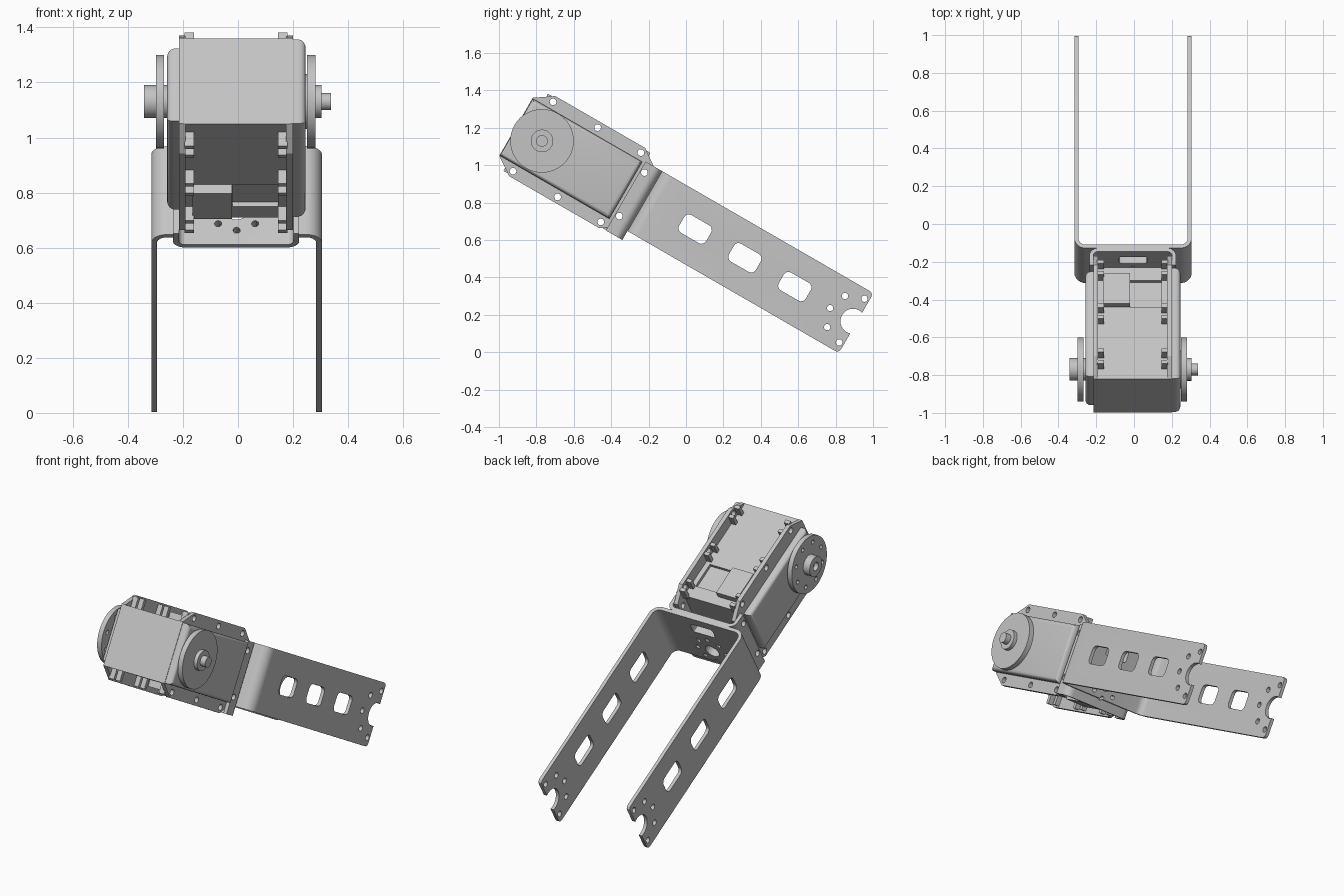
import bpy, bmesh, math
from mathutils import Matrix, Vector

if "Cube" in bpy.data.objects:
    bpy.data.objects.remove(bpy.data.objects["Cube"])

grey = bpy.data.materials.new("light grey")
grey.use_nodes = True
colour = (0.55, 0.55, 0.55, 1)
grey.diffuse_color = colour
grey.node_tree.nodes["Principled BSDF"].inputs["Base Color"].default_value = colour

# Parts are built lying level: x across, y along the arm, z up; then tilted.
TILT = math.radians(-30)
MID = 0.59          # height of the centre line
HORN = -1.232       # position of the output shaft
HOLE_ROWS = (-1.285, -1.01, -0.743)


def finish(name, bm):
    bmesh.ops.recalc_face_normals(bm, faces=bm.faces)
    mesh = bpy.data.meshes.new(name)
    bm.to_mesh(mesh)
    bm.free()
    mesh.materials.append(grey)
    ob = bpy.data.objects.new(name, mesh)
    bpy.context.collection.objects.link(ob)
    ob.rotation_euler.x = TILT
    return ob


def add_box(bm, x, y, z):
    size = Vector((x[1] - x[0], y[1] - y[0], z[1] - z[0]))
    mid = Vector((sum(x) / 2, sum(y) / 2, sum(z) / 2))
    return bmesh.ops.create_cube(bm, size=1, matrix=Matrix.Translation(mid) @ Matrix.Diagonal(size).to_4x4())["verts"]


def add_rod(bm, r, x, y, z, sides=24):
    """Cylinder along x."""
    m = Matrix.Translation((sum(x) / 2, y, z)) @ Matrix.Rotation(math.pi / 2, 4, "Y")
    bmesh.ops.create_cone(bm, cap_ends=True, segments=sides, radius1=r, radius2=r, depth=abs(x[1] - x[0]), matrix=m)


def add_pin(bm, r, x, z, y, sides=24):
    """Cylinder along y."""
    m = Matrix.Translation((x, sum(y) / 2, z)) @ Matrix.Rotation(math.pi / 2, 4, "X")
    bmesh.ops.create_cone(bm, cap_ends=True, segments=sides, radius1=r, radius2=r, depth=abs(y[1] - y[0]), matrix=m)


def round_edges(bm, verts, axis, r, segments=4):
    """Round the edges of a box that run along one axis."""
    edges = {e for v in verts for e in v.link_edges
             if abs((e.verts[0].co - e.verts[1].co).normalized()[axis]) > 0.9}
    bmesh.ops.bevel(bm, geom=list(edges), offset=r, segments=segments, profile=0.5, affect="EDGES")


def add_prism(bm, points, depth):
    face = bm.faces.new([bm.verts.new(p) for p in points])
    new = bmesh.ops.extrude_face_region(bm, geom=[face])["geom"]
    bmesh.ops.translate(bm, verts=[v for v in new if isinstance(v, bmesh.types.BMVert)], vec=depth)


def cut(ob, cutter_bm):
    cutter = finish("cutter", cutter_bm)
    cutter.hide_render = True
    mod = ob.modifiers.new("holes", "BOOLEAN")
    mod.operation, mod.solver, mod.object = "DIFFERENCE", "EXACT", cutter
    graph = bpy.context.evaluated_depsgraph_get()
    mesh = bpy.data.meshes.new_from_object(ob.evaluated_get(graph))
    ob.modifiers.clear()
    ob.data = mesh
    bpy.data.objects.remove(cutter)


def u_profile(x0, x1, base, end, t, r, z):
    """Bent strip: two straight legs joined by a base with round corners."""
    s = 1 if end > base else -1
    cy = base + s * r

    def path(rad):
        pts = [(x1 - r + rad, end, z)]
        for cx, start in ((x1 - r, 0), (x0 + r, -90)):
            for k in range(9):
                a = math.radians(start - 90 * k / 8)
                pts.append((cx + rad * math.cos(a), cy + s * rad * math.sin(a), z))
        return pts + [(x0 + r - rad, end, z)]

    return path(r) + path(r - t)[::-1]


def base_cutters(bm):
    """Window, round opening and screw ring through the touching bases."""
    through = (-0.64, -0.54)
    round_edges(bm, add_box(bm, (-0.08, 0.07), through, (0.65, 0.72)), 1, 0.012, 2)
    add_pin(bm, 0.045, -0.005, 0.5, through)
    for k in range(8):
        a = math.tau * k / 8
        add_pin(bm, 0.013, -0.005 + 0.095 * math.sin(a), 0.505 + 0.095 * math.cos(a), through, 12)


# Long forked arm bracket
bm = bmesh.new()
add_prism(bm, u_profile(-0.315, 0.305, -0.595, 0.71, 0.021, 0.06, 0.405), (0, 0, 0.37))
tips = [e for e in bm.edges if all(v.co.y > 0.7 for v in e.verts)
        and abs(e.verts[0].co.x - e.verts[1].co.x) > 0.01]
bmesh.ops.bevel(bm, geom=tips, offset=0.022, segments=3, profile=0.5, affect="EDGES")
arm = finish("fork_bracket", bm)
bm = bmesh.new()
wide = (-0.4, 0.4)
for y in (-0.287, 0.02, 0.328):
    round_edges(bm, add_box(bm, wide, (y - 0.083, y + 0.083), (MID - 0.05, MID + 0.06)), 0, 0.028)
for y, z in ((0.549, 0), (0.586, -0.096), (0.586, 0.096), (0.683, -0.135), (0.683, 0.135)):
    add_rod(bm, 0.017, wide, y, MID + z, 16)
base_cutters(bm)
cut(arm, bm)
bm = bmesh.new()
add_rod(bm, 0.067, wide, 0.69, MID, 32)
cut(arm, bm)

# Short bracket holding the motor
bm = bmesh.new()
add_prism(bm, u_profile(-0.236, 0.222, -0.595, -0.697, 0.021, 0.045, 0.35), (0, 0, 0.425))
bracket = finish("motor_bracket", bm)
bm = bmesh.new()
base_cutters(bm)
for z in (0.452, 0.721):
    add_rod(bm, 0.018, wide, -0.673, z, 16)
cut(bracket, bm)

# Motor case with a shallow recess beside the connector on both faces
bm = bmesh.new()
add_box(bm, (-0.2, 0.19), (-1.39, -0.71), (0.41, 0.768))
case = finish("motor_case", bm)
bm = bmesh.new()
for z in (0.41, 0.768):
    add_box(bm, (-0.02, 0.145), (-0.95, -0.79), (z - 0.018, z + 0.018))
cut(case, bm)

# Flanged side plates with screw holes
half = ((-1.39, 0.179), (-1.29, 0.247), (-0.735, 0.247), (-0.64, 0.18))
outline = [(y, MID + z) for y, z in half] + [(y, MID - z) for y, z in reversed(half)]
for name, x0, x1 in (("right_flange", -0.215, -0.19), ("left_flange", 0.175, 0.2)):
    bm = bmesh.new()
    add_prism(bm, [(x0, y, z) for y, z in outline], (x1 - x0, 0, 0))
    flange = finish(name, bm)
    bm = bmesh.new()
    for y in HOLE_ROWS:
        for s in (-1, 1):
            add_rod(bm, 0.018, wide, y, MID + s * 0.214, 16)
    for z in (0.452, 0.721):
        add_rod(bm, 0.018, wide, -0.673, z, 16)
    cut(flange, bm)

# Nut pocket walls beside each screw hole
bm = bmesh.new()
for x in ((-0.195, -0.16), (0.145, 0.18)):
    for y in HOLE_ROWS:
        for dy in (-0.034, 0.034):
            for s in (-1, 1):
                z = sorted((MID + s * 0.17, MID + s * 0.238))
                add_box(bm, x, (y + dy - 0.011, y + dy + 0.011), z)
finish("nut_pockets", bm)

# Cable connectors on the upper and lower faces
bm = bmesh.new()
for z in ((0.372, 0.43), (0.75, 0.806)):
    add_box(bm, (-0.165, -0.022), (-0.95, -0.765), z)
finish("cable_connectors", bm)

# Raised side covers with rounded rims
for name, x, y, z in (("left_cover", (0.19, 0.246), (-1.387, -0.712), (0.413, 0.765)),
                      ("right_cover", (-0.258, -0.2), (-1.36, -0.72), (0.438, 0.742))):
    bm = bmesh.new()
    add_box(bm, x, y, z)
    out = max(x, key=abs)
    rim = [e for e in bm.edges if all(abs(v.co.x - out) < 0.001 for v in e.verts)]
    bmesh.ops.bevel(bm, geom=rim, offset=0.025, segments=4, profile=0.5, affect="EDGES")
    finish(name, bm)

# Left horn: plain disc, collar and shaft
bm = bmesh.new()
for r, x in ((0.1, (0.23, 0.255)), (0.17, (0.25, 0.281)), (0.06, (0.27, 0.304)), (0.031, (0.29, 0.338))):
    add_rod(bm, r, x, HORN, MID + 0.004, 48)
finish("left_horn", bm)

# Right horn: disc with a ring of holes, and a hollow hub
bm = bmesh.new()
add_rod(bm, 0.17, (-0.298, -0.268), HORN, MID + 0.004, 48)
horn = finish("right_horn", bm)
bm = bmesh.new()
for k in range(8):
    a = math.tau * k / 8
    add_rod(bm, 0.013, (-0.32, -0.25), HORN + 0.13 * math.cos(a), MID + 0.004 + 0.13 * math.sin(a), 12)
cut(horn, bm)
bm = bmesh.new()
add_rod(bm, 0.06, (-0.342, -0.24), HORN, MID + 0.004, 32)
hub = finish("right_hub", bm)
bm = bmesh.new()
add_rod(bm, 0.025, (-0.36, -0.315), HORN, MID + 0.004, 20)
cut(hub, bm)

# Smooth the round parts, keep edges sharp
bpy.ops.object.select_all(action="DESELECT")
for ob in bpy.context.scene.objects:
    if ob.type == "MESH":
        ob.select_set(True)
        bpy.context.view_layer.objects.active = ob
bpy.ops.object.shade_smooth_by_angle(angle=math.radians(30))
